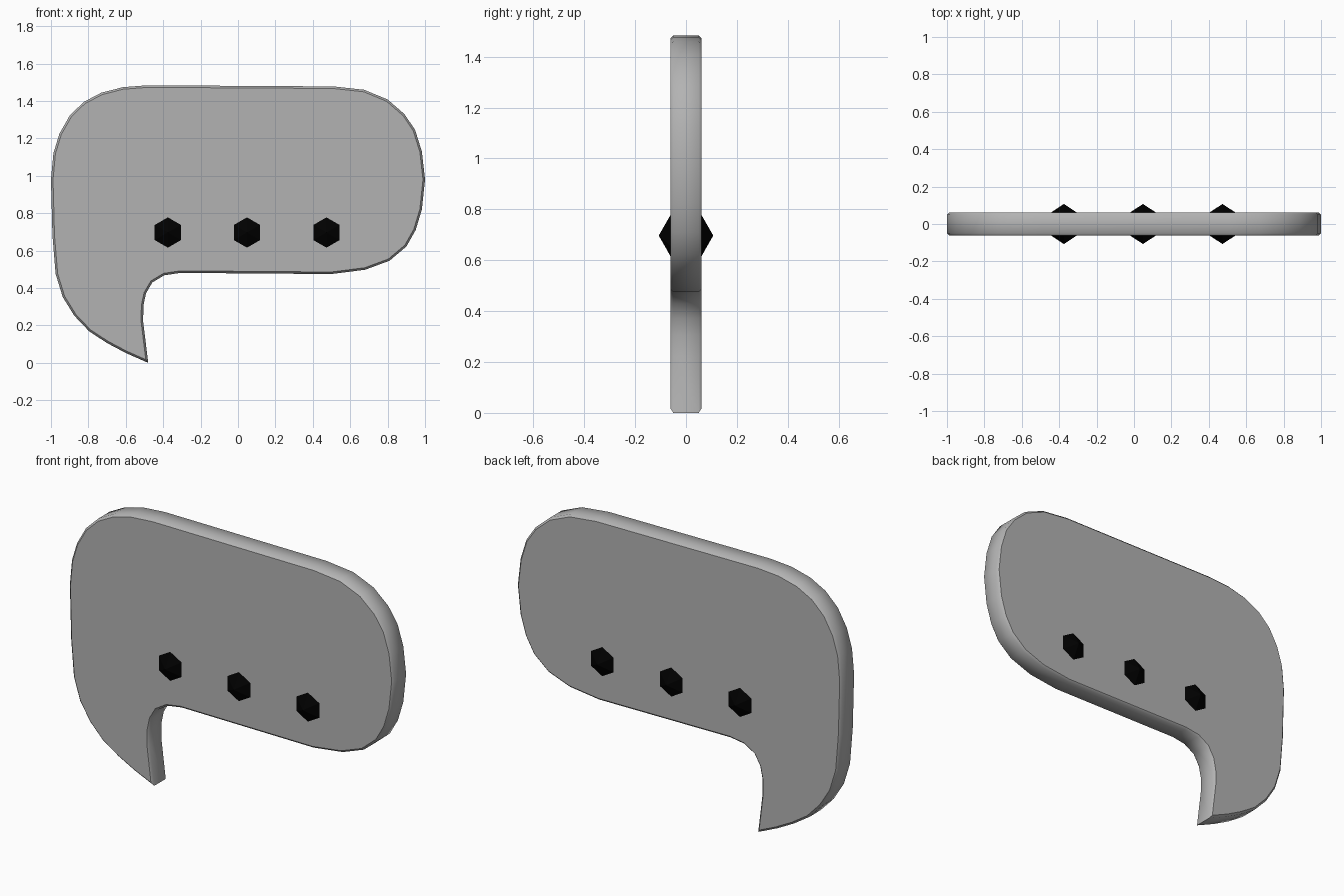
import bpy, bmesh, math

if "Cube" in bpy.data.objects:
    bpy.data.objects.remove(bpy.data.objects["Cube"])

HALF = 0.061     # half thickness of the plate
CHAMFER = 0.011

# Front outline of the bubble (x, z), starting at the tail tip
OUTLINE = [(-.48, 0), (-.60, .053), (-.70, .106), (-.795, .168), (-.875, .252),
           (-.937, .352), (-.975, .475), (-.992, .68), (-1, .98), (-.987, 1.12),
           (-.955, 1.225), (-.90, 1.322), (-.825, 1.395), (-.73, 1.445),
           (-.615, 1.474), (-.485, 1.484), (.51, 1.478), (.675, 1.46),
           (.80, 1.408), (.89, 1.33), (.947, 1.245), (.983, 1.13), (1, .98),
           (.983, .82), (.95, .71), (.90, .622), (.81, .546), (.68, .498),
           (.50, .475), (-.31, .481), (-.395, .468), (-.458, .430),
           (-.492, .372), (-.506, .305), (-.507, .22)]


def material(name, value):
    mat = bpy.data.materials.new(name)
    mat.diffuse_color = (value, value, value, 1)
    mat.use_nodes = True
    mat.node_tree.nodes["Principled BSDF"].inputs["Base Color"].default_value = mat.diffuse_color
    return mat


def new_object(name, bm, mat):
    bmesh.ops.recalc_face_normals(bm, faces=bm.faces[:])
    mesh = bpy.data.meshes.new(name)
    bm.to_mesh(mesh)
    bm.free()
    mesh.materials.append(mat)
    obj = bpy.data.objects.new(name, mesh)
    bpy.context.collection.objects.link(obj)
    return obj


# Bubble plate: extruded outline, both cap rims chamfered
bm = bmesh.new()
face = bm.faces.new([bm.verts.new((x, -HALF, z)) for x, z in OUTLINE])
ext = bmesh.ops.extrude_face_region(bm, geom=[face], use_keep_orig=True)
moved = [g for g in ext["geom"] if isinstance(g, bmesh.types.BMVert)]
bmesh.ops.translate(bm, verts=moved, vec=(0, 2 * HALF, 0))
bmesh.ops.recalc_face_normals(bm, faces=bm.faces[:])
rims = [e for e in bm.edges if abs(e.verts[0].co.y - e.verts[1].co.y) < 1e-5]
bmesh.ops.bevel(bm, geom=rims, offset=CHAMFER, segments=1, profile=0.5,
                affect='EDGES', clamp_overlap=True)

# Rim shades smoothly into its chamfer; flat caps and the tail tip stay crisp
bm.normal_update()
for f in bm.faces:
    f.smooth = True
for e in bm.edges:
    on_cap = any(len(f.verts) > 8 for f in e.link_faces)
    e.smooth = not on_cap and e.calc_face_angle(0) < math.radians(50)
new_object("bubble_plate", bm, material("plate_grey", 0.45))

# Dots: six-sided studs through the plate with a pointed end on each face
black = material("dot_black", 0.0)


def make_dot(name, x, z):
    bm = bmesh.new()
    rings = []
    for y in (-HALF, HALF):
        rings.append([bm.verts.new((x + .081 * math.sin(i * math.pi / 3), y,
                                    z + .081 * math.cos(i * math.pi / 3)))
                      for i in range(6)])
    tips = [bm.verts.new((x, y, z)) for y in (-.107, .107)]
    for i in range(6):
        j = (i + 1) % 6
        bm.faces.new((rings[0][i], rings[0][j], rings[1][j], rings[1][i]))
        for ring, tip in zip(rings, tips):
            bm.faces.new((ring[i], ring[j], tip))
    new_object(name, bm, black)


for name, x in (("left_dot", -.375), ("middle_dot", .048), ("right_dot", .473)):
    make_dot(name, x, .697)
